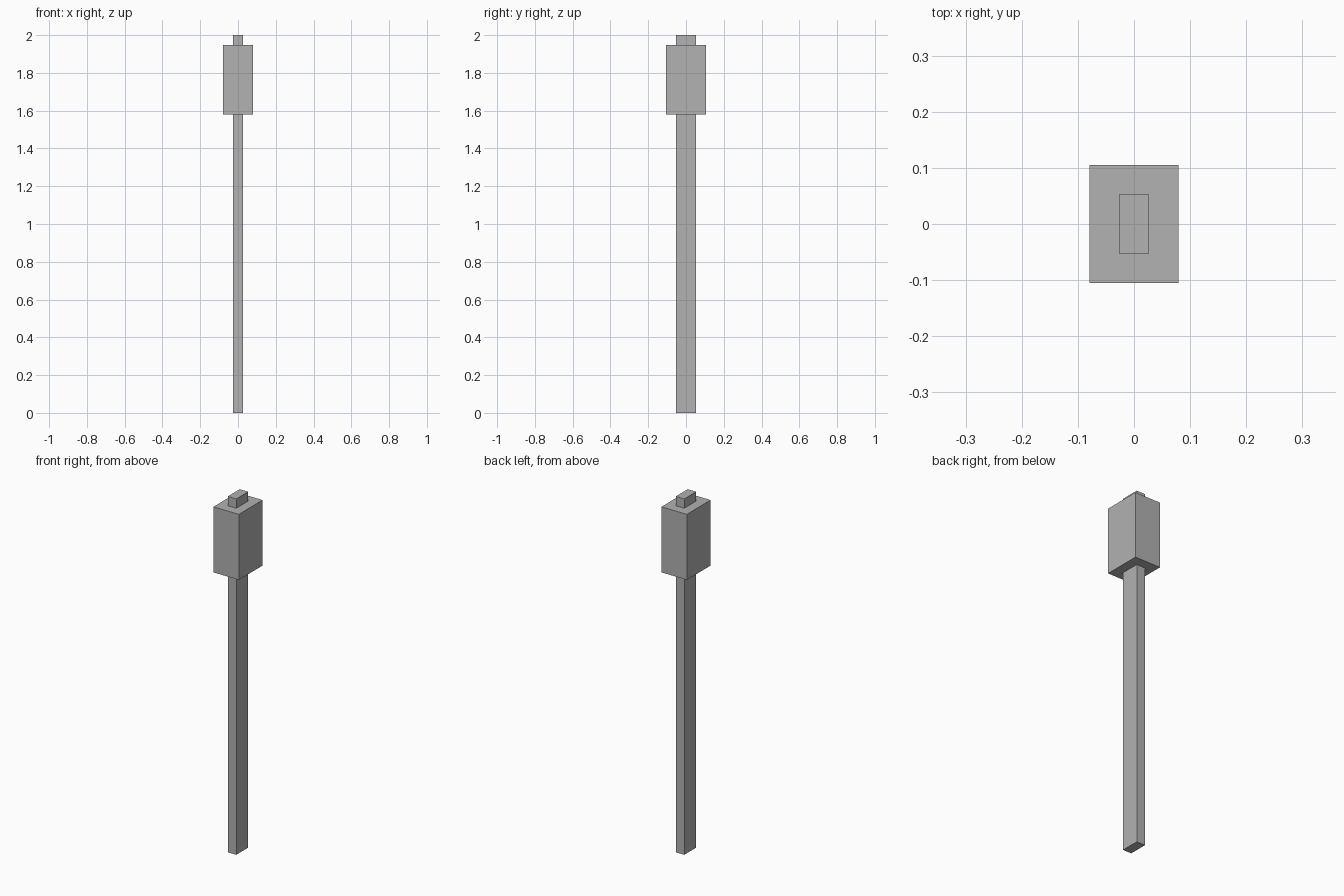
import bpy

# Remove the default object
cube = bpy.data.objects.get("Cube")
if cube:
    bpy.data.objects.remove(cube, do_unlink=True)

UNIT = 2 / 38  # the model is laid out on a block grid, 38 blocks tall

grey = bpy.data.materials.new("mid_grey")
grey.use_nodes = True
colour = (0.445, 0.445, 0.445, 1)
grey.diffuse_color = colour
grey.node_tree.nodes["Principled BSDF"].inputs["Base Color"].default_value = colour


def block(name, width, depth, bottom, top):
    """Centred box, measured in grid blocks."""
    bpy.ops.mesh.primitive_cube_add(size=1, location=(0, 0, (bottom + top) / 2 * UNIT))
    obj = bpy.context.object
    obj.name = name
    obj.scale = (width * UNIT, depth * UNIT, (top - bottom) * UNIT)
    bpy.ops.object.transform_apply(location=False, rotation=False, scale=True)
    obj.data.materials.append(grey)
    return obj


# Long shaft, running through the head and out of its top
block("handle", 1, 2, 0, 38)

# Heavy block near the top
block("head", 3, 4, 30, 37)
